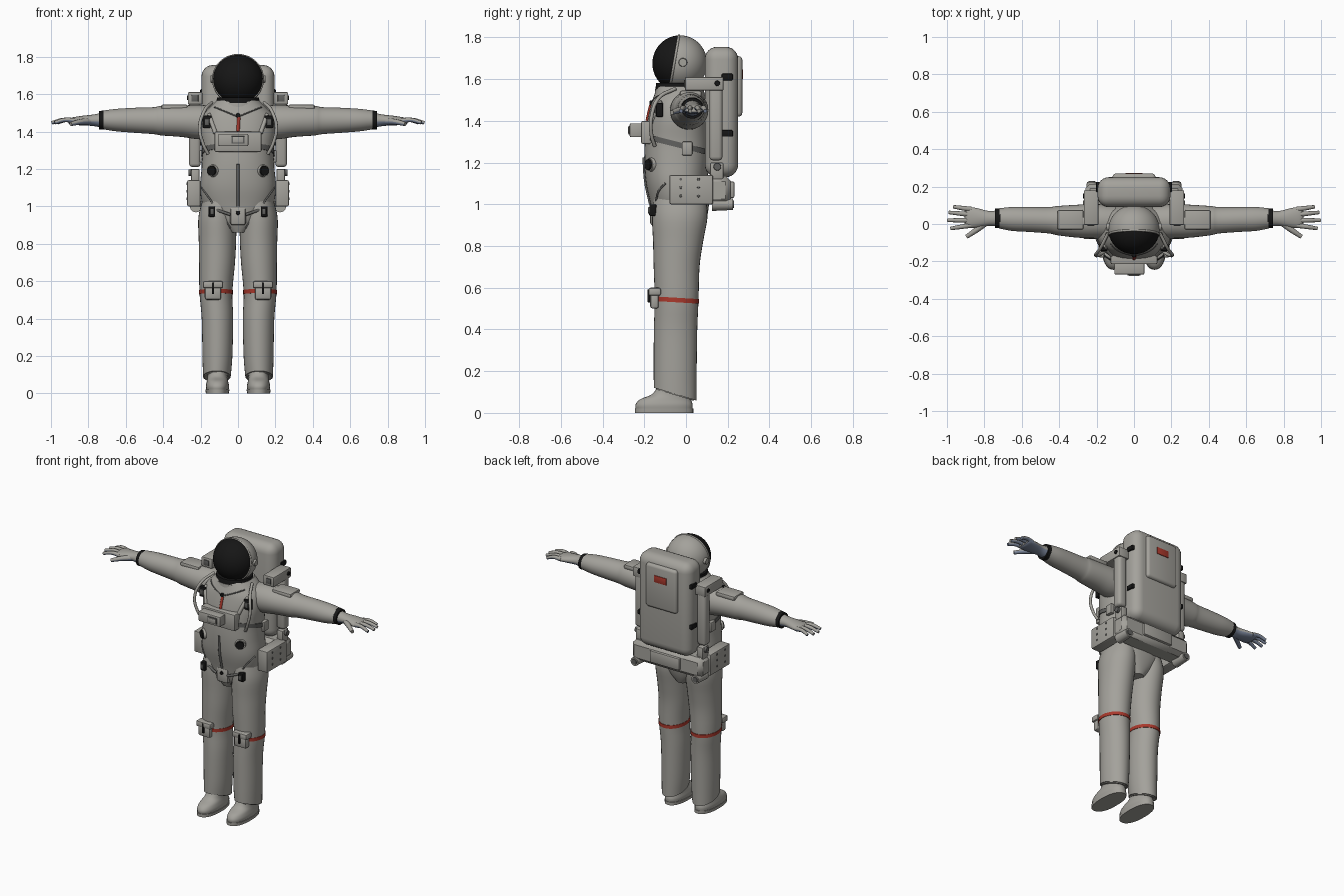
import bpy, bmesh, math
from mathutils import Vector, Matrix

default = bpy.data.objects.get("Cube")
if default:
    bpy.data.objects.remove(default, do_unlink=True)


def material(name, rgb):
    m = bpy.data.materials.new(name)
    m.use_nodes = True
    m.diffuse_color = (*rgb, 1)
    m.node_tree.nodes["Principled BSDF"].inputs["Base Color"].default_value = (*rgb, 1)
    return m


SUIT = material("suit_grey", (.37, .36, .33))
BLACK = material("black", (.008, .008, .008))
STRAP = material("strap_grey", (.12, .12, .115))
RED = material("red", (.4, .04, .025))
PALM = material("palm_blue", (.2, .24, .33))


def finish(name, mesh, mats, mirror=False, rule=None):
    """Add materials, smoothing and the mirror to a finished mesh."""
    for m in mats if isinstance(mats, list) else [mats]:
        mesh.materials.append(m)
    if rule:
        for p in mesh.polygons:
            p.material_index = rule(p)
    mesh.shade_smooth()
    mesh.set_sharp_from_angle(angle=math.radians(40))
    ob = bpy.data.objects.new(name, mesh)
    bpy.context.collection.objects.link(ob)
    if mirror:
        ob.modifiers.new("Mirror", 'MIRROR').use_clip = False
    return ob


def from_bm(name, bm, mats, mirror=False, rule=None):
    bmesh.ops.recalc_face_normals(bm, faces=bm.faces)
    mesh = bpy.data.meshes.new(name)
    bm.to_mesh(mesh)
    bm.free()
    return finish(name, mesh, mats, mirror, rule)


def spline(rows, t):
    """Catmull-Rom sample of a list of number rows, t counted in rows."""
    i = min(int(t), len(rows) - 2)
    u = t - i
    p = [Vector(rows[max(0, min(len(rows) - 1, i + k))]) for k in (-1, 0, 1, 2)]
    a, b = (p[2] - p[0]) / 2, (p[3] - p[1]) / 2
    d = p[2] - p[1]
    return p[1] + a * u + (3 * d - 2 * a - b) * u * u + (a + b - 2 * d) * u ** 3


def loft(name, rows, mats, axis='Z', mirror=False, power=2.0, segs=32, rule=None, tilt=None, step=4):
    """Rows are (position on axis, centre a, centre b, radius a, radius b)."""
    bm = bmesh.new()
    rings = []
    count = (len(rows) - 1) * step
    for k in range(count + 1):
        t, a, b, ra, rb = spline(rows, k / step)
        slope = tilt(k / count) if tilt else 0
        ring = []
        for s in range(segs):
            ang = math.tau * s / segs
            c, n = math.cos(ang), math.sin(ang)
            u = ra * math.copysign(abs(c) ** (2 / power), c)
            v = rb * math.copysign(abs(n) ** (2 / power), n)
            co = (a + u, b + v, t + slope * v) if axis == 'Z' else (t, a + u, b + v)
            ring.append(bm.verts.new(co))
        rings.append(ring)
    for lo, hi in zip(rings, rings[1:]):
        for s in range(segs):
            e = (s + 1) % segs
            bm.faces.new((lo[s], lo[e], hi[e], hi[s]))
    bm.faces.new(rings[0])
    bm.faces.new(rings[-1])
    return from_bm(name, bm, mats, mirror, rule)


def box(name, x, y, z, mat, bevel=.006, mirror=False, segs=2):
    """Bevelled box between the given (low, high) limits."""
    lo, hi = Vector((x[0], y[0], z[0])), Vector((x[1], y[1], z[1]))
    bm = bmesh.new()
    bmesh.ops.create_cube(bm, size=1, matrix=Matrix.Translation((lo + hi) / 2) @ Matrix.Diagonal((*(hi - lo), 1)))
    if bevel:
        bmesh.ops.bevel(bm, geom=bm.edges[:], offset=bevel, segments=segs, profile=.5, affect='EDGES', clamp_overlap=True)
    return from_bm(name, bm, mat, mirror)


def disc(name, centre, axis, r, depth, mat, mirror=True):
    bm = bmesh.new()
    turn = Vector(axis).to_track_quat('Z', 'Y').to_matrix().to_4x4()
    bmesh.ops.create_cone(bm, cap_ends=True, segments=24, radius1=r, radius2=r * .85, depth=depth,
                          matrix=Matrix.Translation(centre) @ turn)
    return from_bm(name, bm, mat, mirror)


def tube(name, pts, r, mats, mirror=False, taper=1, cyclic=False, rule=None):
    cu = bpy.data.curves.new(name, 'CURVE')
    cu.dimensions = '3D'
    cu.bevel_depth, cu.bevel_resolution, cu.resolution_u = r, 3, 6
    cu.use_fill_caps = True
    sp = cu.splines.new('BEZIER')
    sp.bezier_points.add(len(pts) - 1)
    sp.use_cyclic_u = cyclic
    for i, (bp, co) in enumerate(zip(sp.bezier_points, pts)):
        bp.co = co
        bp.handle_left_type = bp.handle_right_type = 'AUTO'
        bp.radius = 1 + (taper - 1) * i / (len(pts) - 1)
    tmp = bpy.data.objects.new(name + "_path", cu)
    bpy.context.collection.objects.link(tmp)
    dg = bpy.context.evaluated_depsgraph_get()
    mesh = bpy.data.meshes.new_from_object(tmp.evaluated_get(dg))
    bpy.data.objects.remove(tmp, do_unlink=True)
    mesh.materials.clear()
    return finish(name, mesh, mats, mirror, rule)


# Torso
TORSO = [(.86, 0, -.03, .05, .1), (.92, 0, -.03, .12, .125), (1, 0, -.03, .185, .14), (1.1, 0, -.045, .203, .147),
         (1.2, 0, -.045, .195, .155), (1.3, 0, -.042, .19, .155), (1.4, 0, -.04, .2, .145),
         (1.48, 0, -.035, .19, .132), (1.53, 0, -.03, .15, .12), (1.565, 0, -.03, .115, .108)]
POWER = 2.3
loft("torso", TORSO, SUIT, power=POWER, segs=48)


def front(x, z, lift=0.0):
    """Point on the front of the torso."""
    i = max(k for k in range(len(TORSO) - 1) if TORSO[k][0] <= z)
    f = (z - TORSO[i][0]) / (TORSO[i + 1][0] - TORSO[i][0])
    _, _, cy, rx, ry = spline(TORSO, i + f)
    return Vector((x, cy - ry * max(0, 1 - abs(x / rx) ** POWER) ** (1 / POWER) - lift, z))


def seam(name, a, b, r, mat, mirror=False, lift=0.0):
    pts = [front(a[0] + (b[0] - a[0]) * k / 6, a[1] + (b[1] - a[1]) * k / 6, lift) for k in range(7)]
    return tube(name, pts, r, mat, mirror)


# Legs, knee bands and boots
LEG = [(.09, .113, -.052, .074, .102), (.2, .11, -.052, .08, .103), (.4, .11, -.05, .084, .104),
       (.54, .118, -.045, .088, .105), (.7, .112, -.045, .096, .11), (.82, .11, -.038, .1, .12),
       (.94, .11, -.03, .102, .133), (1.03, .1, -.03, .09, .125)]
loft("leg", LEG, SUIT, mirror=True, tilt=lambda f: -.3 * max(0, 1 - 4 * f))
loft("knee_band", [(.53, .118, -.045, .0905, .108), (.552, .118, -.045, .0905, .108)], RED, mirror=True,
     tilt=lambda f: -.06, step=1)
loft("boot", [(.018, .11, -.105, .06, .136), (.04, .11, -.105, .062, .137), (.065, .11, -.098, .057, .122),
              (.09, .11, -.07, .053, .092), (.13, .11, -.05, .055, .085)], SUIT, mirror=True, power=2.3)
loft("boot_sole", [(0, .11, -.105, .062, .14), (.02, .11, -.105, .064, .14)], SUIT, mirror=True, power=2.3, step=1)
loft("ankle_cuff", [(.085, .113, -.052, .066, .09), (.105, .113, -.052, .07, .095)], SUIT, mirror=True,
     tilt=lambda f: -.3, step=1)

# Knee pockets
box("knee_pocket", (.09, .178), (-.172, -.13), (.5, .575), SUIT, .012, True)
box("knee_pocket_flap", (.08, .188), (-.18, -.12), (.562, .6), SUIT, .01, True)
box("knee_pocket_strap", (.128, .14), (-.184, -.165), (.53, .592), BLACK, .002, True)

# Arms, cuffs and hands
loft("arm", [(.1, .01, 1.45, .085, .08), (.2, .015, 1.45, .092, .092), (.3, .015, 1.455, .088, .084),
             (.41, .018, 1.458, .078, .079), (.45, .02, 1.458, .071, .072), (.55, .024, 1.46, .067, .067),
             (.65, .027, 1.461, .064, .06), (.72, .03, 1.462, .054, .05)], SUIT, axis='X', mirror=True)
loft("wrist_cuff", [(.715, .03, 1.462, .053, .051), (.742, .03, 1.46, .052, .049)], BLACK, axis='X', mirror=True, step=1)
box("shoulder_pad", (.27, .41), (-.03, .075), (1.515, 1.545), SUIT, .01, True)
palm_rule = lambda p: int(p.normal.z < -.25)
GLOVE = [SUIT, PALM]
loft("hand", [(.735, .03, 1.46, .042, .038), (.78, .03, 1.46, .04, .03), (.84, .033, 1.458, .052, .025),
              (.89, .035, 1.455, .056, .019), (.905, .035, 1.453, .045, .01)], GLOVE, axis='X', mirror=True, rule=palm_rule)
for label, root, tip, reach in (("little", .078, .092, .965), ("ring", .05, .062, .99),
                                ("middle", .02, .02, .997), ("index", -.006, -.024, .98)):
    tube(label + "_finger", [(.87, root, 1.457), ((.87 + reach) / 2, (root + tip) / 2, 1.462), (reach, tip, 1.447)],
         .0145, GLOVE, True, .65, rule=palm_rule)
tube("thumb", [(.79, .01, 1.455), (.84, -.03, 1.452), (.895, -.068, 1.44)], .019, GLOVE, True, .6, rule=palm_rule)

# Helmet with a dark visor cap, rim and side knobs
HEAD = Matrix.Translation((0, -.03, 1.676)) @ Vector((0, -.985, .17)).to_track_quat('Z', 'Y').to_matrix().to_4x4()
HEAD = HEAD @ Matrix.Diagonal((.137, .134, .131, 1))
bm = bmesh.new()
bmesh.ops.create_uvsphere(bm, u_segments=48, v_segments=32, radius=1)
for f in bm.faces:
    f.material_index = int(f.calc_center_median().z > .15)
bmesh.ops.transform(bm, matrix=HEAD, verts=bm.verts)
from_bm("helmet", bm, [SUIT, BLACK])
circle = [HEAD @ Vector((.97 * math.cos(a), .97 * math.sin(a), .2)) for a in (math.tau * k / 24 for k in range(24))]
tube("visor_rim", circle, .006, SUIT, cyclic=True)
disc("visor_knob", (.137, -.015, 1.68), (1, 0, 0), .022, .02, SUIT)
loft("neck_ring", [(1.548, 0, -.036, .115, .11), (1.582, 0, -.036, .113, .108)], BLACK, step=1)
loft("collar", [(1.53, 0, -.034, .128, .116), (1.552, 0, -.034, .122, .114)], SUIT, step=2)

# Chest unit, zip and harness
box("chest_unit", (-.125, .125), (-.215, -.13), (1.29, 1.4), SUIT, .008)
box("chest_unit_front", (-.105, .055), (-.27, -.2), (1.322, 1.388), SUIT, .006)
box("chest_unit_panel", (-.035, .035), (-.275, -.265), (1.335, 1.375), STRAP, .002)
box("chest_unit_button", (-.028, .028), (-.279, -.27), (1.34, 1.37), SUIT, .002)
seam("red_zip", (0, 1.4), (.004, 1.475), .009, RED)
disc("zip_ring", front(0, 1.485, .004), (0, -1, 0), .013, .012, BLACK, False)
seam("neck_seam", (.008, 1.482), (.125, 1.53), .004, STRAP, True)
seam("front_zip", (0, 1), (0, 1.225), .008, STRAP)
seam("shoulder_strap", (.155, 1.49), (.12, 1.39), .012, SUIT, True)
seam("hip_seam", (.195, 1.1), (.04, .885), .005, STRAP, True, .002)
seam("hip_strap", (.14, .99), (.04, .955), .008, STRAP, True, .012)
loft("chest_strap", [(1.273, 0, -.042, .196, .16), (1.3, 0, -.042, .196, .16)], STRAP, power=POWER,
     tilt=lambda f: -.25, step=1)
box("strap_buckle", (.18, .207), (-.02, .03), (1.235, 1.3), SUIT, .005, True)
for label, x, z, w, h in (("chest", .165, 1.452, .024, .034), ("hip", .14, .972, .018, .028)):
    y = min(front(x, z).y, -.13) if z > 1.2 else -.162
    box(label + "_clip", (x - w, x + w), (y - .014, y + .02), (z - h, z + h), BLACK, .006, True)
    box(label + "_clip_plate", (x - w / 2, x + w / 2), (y - .02, y), (z - h / 2, z + h / 2), STRAP, .003, True)
box("pelvis_patch", (-.042, .042), (-.172, -.13), (.9, .995), SUIT, .012)
disc("pelvis_button", (0, -.174, .965), (0, -1, 0), .012, .01, BLACK, False)

# Hose connectors and hoses
disc("hose_connector_base", front(.135, 1.19), (.55, -.85, 0), .036, .022, SUIT)
disc("hose_connector", front(.135, 1.19, .006), (.55, -.85, 0), .03, .03, BLACK)
tube("hose", [(.14, -.05, 1.555), (.18, -.13, 1.51), (.205, -.165, 1.42), (.185, -.165, 1.33), (.16, -.15, 1.28)],
     .009, SUIT, True)

# Life support pack
box("pack_shell", (-.195, .195), (.09, .25), (1.13, 1.755), SUIT, .06, segs=6)
box("pack_upper_panel", (-.115, .115), (.22, .27), (1.42, 1.71), SUIT, .018, segs=3)
box("pack_label", (-.045, .045), (.265, .274), (1.6, 1.645), RED, .001)
box("pack_base", (-.26, .26), (.08, .215), (1, 1.135), SUIT, .025, segs=1)
box("pack_base_panel", (-.11, .11), (.2, .232), (1.03, 1.11), SUIT, .008)
for z in (1.34, 1.61):
    box("pack_strap", (.15, .203), (.17, .225), (z - .016, z + .016), BLACK, .006, True)

# Side pillars, thruster boxes and arm rests
box("pillar", (.2, .262), (.112, .175), (1.21, 1.57), SUIT, .018, True, 3)
box("pillar_joint", (.205, .25), (.115, .18), (1.12, 1.2), SUIT, .008, True)
disc("pillar_bolt", (.25, .15, 1.18), (1, 0, 0), .02, .03, STRAP)
box("thruster_box", (.19, .268), (-.005, .18), (1.545, 1.61), SUIT, .006, True)
box("thruster_box_inset", (.212, .248), (-.01, 0), (1.56, 1.595), STRAP, .002, True)
disc("thruster_box_nozzle", (.268, .15, 1.58), (1, 0, 0), .014, .012, BLACK)
box("arm_rest", (.2, .272), (-.08, .13), (1, 1.14), SUIT, .008, True)
disc("lower_thruster", (.225, .175, 1), (0, 1, 0), .032, .1, SUIT)
disc("lower_thruster_nozzle", (.225, .225, 1), (0, 1, 0), .02, .01, STRAP)
for y in (-.025, .06):
    for z in (1.04, 1.08, 1.12):
        disc("arm_rest_bolt", (.272, y, z), (1, 0, 0), .007, .008, STRAP)
